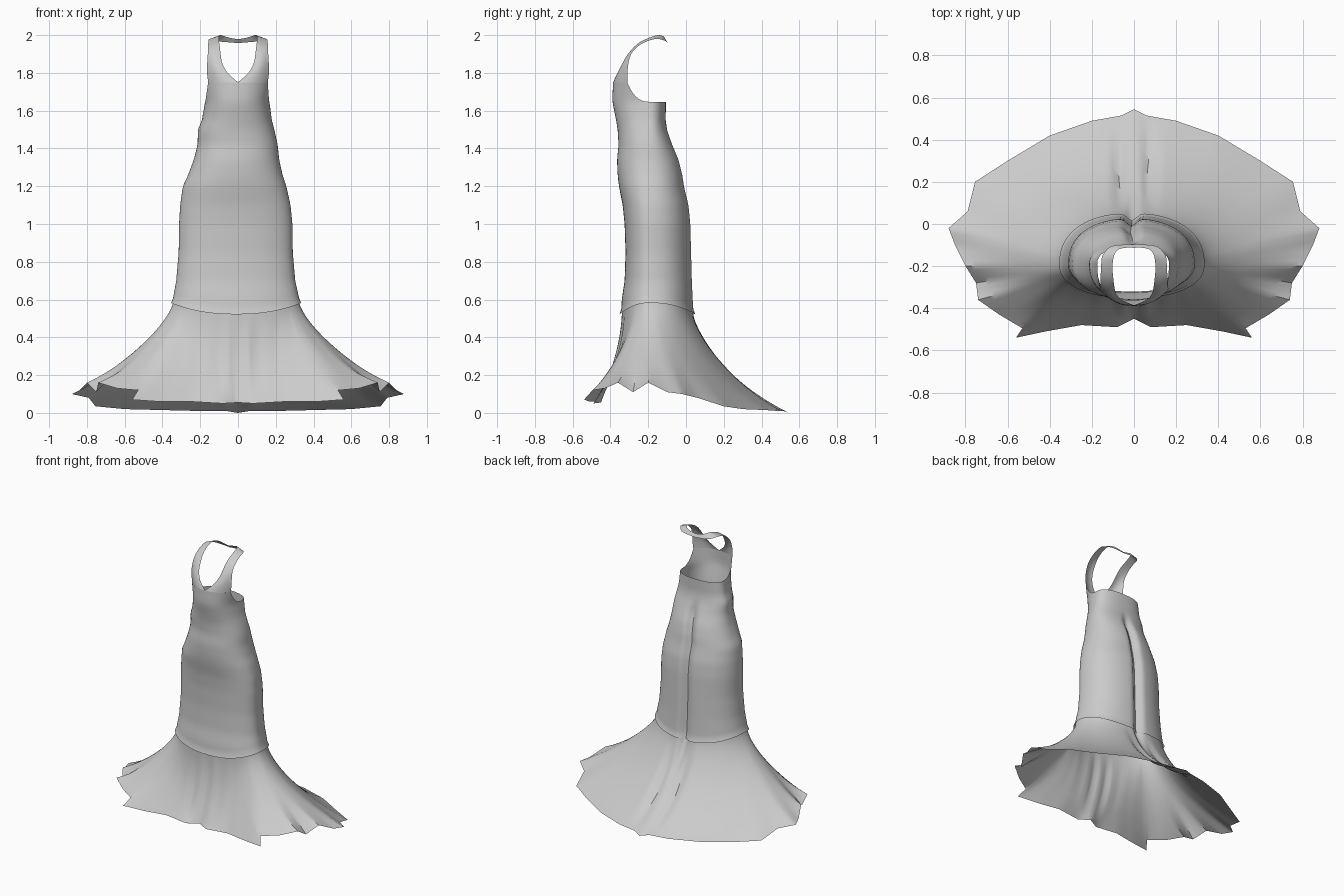
import bpy, bmesh, math
from math import sin, cos, pi, exp

if "Cube" in bpy.data.objects:
    bpy.data.objects.remove(bpy.data.objects["Cube"])

# Body sections: z, centre x, half width, front y, back y
SECTIONS = [
    (0.50, -0.010, 0.345, -0.345, 0.045), (0.60, -0.010, 0.335, -0.340, 0.038),
    (0.70, -0.012, 0.315, -0.325, 0.034), (0.85, -0.012, 0.302, -0.320, 0.030),
    (1.00, -0.012, 0.300, -0.325, 0.026), (1.10, -0.014, 0.292, -0.335, 0.016),
    (1.20, -0.018, 0.274, -0.355, -0.008), (1.26, -0.014, 0.250, -0.362, -0.016),
    (1.34, -0.008, 0.226, -0.365, -0.036), (1.42, -0.002, 0.212, -0.357, -0.070),
    (1.50, -0.010, 0.202, -0.362, -0.100), (1.55, -0.006, 0.185, -0.370, -0.108),
    (1.65, -0.004, 0.170, -0.390, -0.106), (1.76, 0.0, 0.190, -0.386, -0.110)]
YC = -0.19

# Hem of the skirt, from front centre round to back centre
HEM = [(0, -.45, .055), (.08, -.49, .05), (.25, -.48, .06), (.42, -.51, .06),
       (.56, -.54, .07), (.53, -.495, .12), (.64, -.43, .13), (.74, -.36, .16),
       (.75, -.28, .11), (.80, -.20, .16), (.85, -.10, .11), (.88, -.02, .10),
       (.79, .06, .08), (.755, .20, .035), (.60, .30, .02), (.40, .42, .015),
       (.20, .49, .01), (.06, .515, .01), (0, .545, 0)]


def lerp(a, b, f):
    return tuple(p + (q - p) * f for p, q in zip(a, b))


def smooth(a, b, v):
    f = max(0, min(1, (v - a) / (b - a)))
    return f * f * (3 - 2 * f)


def power(v, e):
    return math.copysign(abs(v) ** e, v)


def body_point(t, z, grow=0.0):
    """Point on the fitted column; t = 0 is the front, pi the back."""
    i = 0
    while i < len(SECTIONS) - 2 and z > SECTIONS[i + 1][0]:
        i += 1
    a, b = SECTIONS[i], SECTIONS[i + 1]
    _, cx, hx, yf, yb = lerp(a, b, (z - a[0]) / (b[0] - a[0]))
    depth = YC - yf if cos(t) > 0 else yb - YC
    x = (hx + grow) * power(sin(t), 0.88)
    y = YC - (depth + grow) * power(cos(t), 0.88)
    if cos(t) < 0:      # seam cleft down the back
        y -= 0.035 * exp(-(x / 0.03) ** 2) * (1 - smooth(1.35, 1.52, z))
    return (x + cx, y, z)


def grid(name, rows, closed=False):
    bm = bmesh.new()
    vs = [[bm.verts.new(p) for p in r] for r in rows]
    n = len(rows[0])
    for r0, r1 in zip(vs, vs[1:]):
        for j in range(n if closed else n - 1):
            k = (j + 1) % n
            bm.faces.new((r0[j], r0[k], r1[k], r1[j]))
    bmesh.ops.remove_doubles(bm, verts=bm.verts, dist=1e-5)
    bmesh.ops.recalc_face_normals(bm, faces=bm.faces)
    me = bpy.data.meshes.new(name)
    bm.to_mesh(me)
    bm.free()
    ob = bpy.data.objects.new(name, me)
    bpy.context.collection.objects.link(ob)
    bpy.ops.object.select_all(action='DESELECT')
    ob.select_set(True)
    bpy.context.view_layer.objects.active = ob
    bpy.ops.object.shade_smooth_by_angle(angle=math.radians(40))
    return ob


def seam_z(t):
    return 0.522 + 0.06 * sin(t) ** 2


# Fitted bodice and column, rim curving from neckline to open back
N, R = 144, 44
EDGE = math.radians(55)
rows = []
for i in range(R + 1):
    row = []
    for j in range(N):
        t = 2 * pi * j / N
        v = (min(t, 2 * pi - t) - EDGE) / math.radians(35)
        v = max(0, min(1, v))
        top = 1.75 - 0.103 * (1 - (1 - v) ** 2.2)
        z = seam_z(t) + (top - seam_z(t)) * i / R
        row.append(body_point(t, z, 0.008 if i == 0 else 0.0))
    rows.append(row)
grid("fitted_body", rows, closed=True)

# Flared skirt: soft flare, ragged only near the hem, longer train behind
half = []
SUB = 4
for a, b in zip(HEM, HEM[1:]):
    half += [lerp(a, b, k / SUB) for k in range(SUB)]
half.append(HEM[-1])
hem = half + [(-x, y, z) for x, y, z in half[-2:0:-1]]
M, W = len(hem), 7
soft = [tuple(sum(hem[(j + d) % M][n] for d in range(-W, W + 1)) / (2 * W + 1)
              for n in range(3)) for j in range(M)]
rows = []
for i in range(29):
    s = i / 28
    row = []
    for h, sm in zip(hem, soft):
        t = math.atan2(h[0], -(h[1] + 0.15))
        p = body_point(t, seam_z(t) + 0.015, -0.004)
        back = max(0, -cos(t))
        front = max(0, cos(t))
        e = 1.3 + 0.2 * sin(t) ** 2 + 0.9 * front ** 2
        f = s ** e
        g = s + 0.3 * back * s * (1 - s)
        q = lerp(sm, h, s ** 4)
        x, y = p[0] + (q[0] - p[0]) * f, p[1] + (q[1] - p[1]) * f
        z = p[2] + (q[2] - p[2]) * g
        w = sin(pi * s)
        if front:           # soft front pleats
            y += 0.010 * w * cos(x * 60) * exp(-(x / 0.15) ** 2)
        else:               # raised fold down the train
            d = exp(-((abs(x) - 0.07) / 0.03) ** 2)
            y -= 0.018 * w * d
            z -= 0.018 * w * d
        row.append((x, y, z))
    rows.append(row)
grid("flared_skirt", rows, closed=True)

# Halter straps meeting behind the neck: (inner edge, outer edge)
STRAP = [((.055, -.362, 1.80), (.164, -.310, 1.80)),
         ((.083, -.335, 1.85), (.163, -.305, 1.85)),
         ((.092, -.305, 1.90), (.160, -.290, 1.90)),
         ((.098, -.262, 1.95), (.159, -.255, 1.94)),
         ((.102, -.205, 1.982), (.156, -.205, 1.968)),
         ((.095, -.150, 2.0), (.150, -.150, 1.98)),
         ((.075, -.122, 1.995), (.110, -.107, 1.968)),
         ((.040, -.113, 1.985), (.050, -.098, 1.962)),
         ((0, -.113, 1.978), (0, -.098, 1.958))]
C = 8
for side, name in ((1, "right_strap"), (-1, "left_strap")):
    rows = [[body_point(EDGE * c / C, 1.75) for c in range(C + 1)]]
    for k, (a, b) in enumerate(STRAP):
        bulge = max(0, 0.018 - 0.005 * k)
        rows.append([(x, y - bulge * sin(pi * c / C), z)
                     for c in range(C + 1) for x, y, z in [lerp(a, b, c / C)]])
    # fill in between rows with a smooth curve
    fine = []
    for k in range(len(rows) - 1):
        q = [rows[max(0, min(len(rows) - 1, k + d))] for d in (-1, 0, 1, 2)]
        for m in range(3):
            u = m / 3
            w = (-.5*u + u*u - .5*u**3, 1 - 2.5*u*u + 1.5*u**3,
                 .5*u + 2*u*u - 1.5*u**3, -.5*u*u + .5*u**3)
            fine.append([tuple(sum(w[d] * q[d][c][n] for d in range(4))
                               for n in range(3)) for c in range(C + 1)])
    fine.append(rows[-1])
    grid(name, [[(side * x, y, z) for x, y, z in r] for r in fine])
